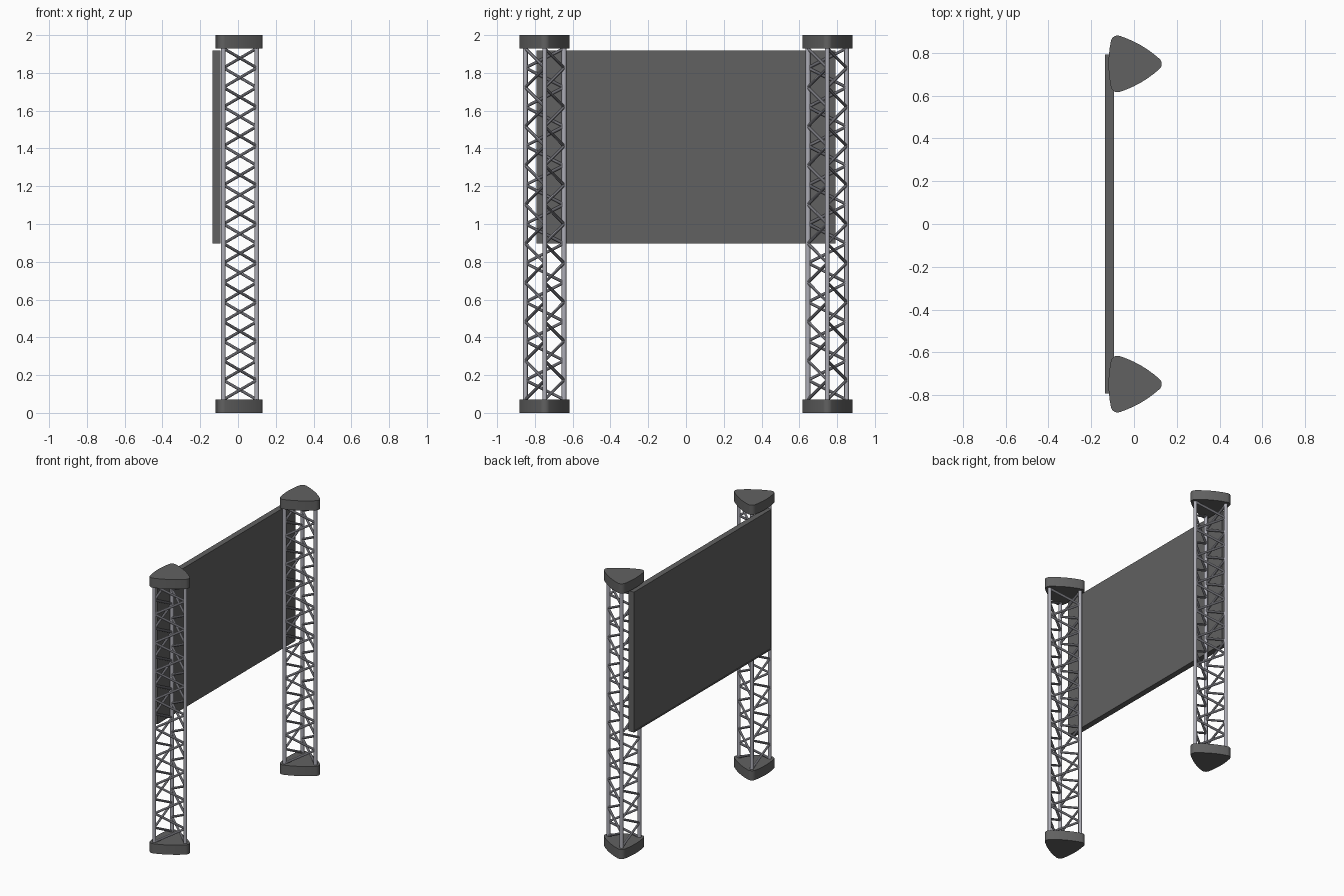
import bpy, bmesh, math
from mathutils import Vector, Matrix

if "Cube" in bpy.data.objects:
    bpy.data.objects.remove(bpy.data.objects["Cube"])

TOWER_Y = 0.748
CX = -0.0185          # centroid of the triangular truss
CHORD_R = 0.118       # distance of chords from centroid
CAP_H = 0.07
STEPS = 18


def material(name, col):
    m = bpy.data.materials.new(name)
    m.diffuse_color = (*col, 1)
    m.use_nodes = True
    m.node_tree.nodes["Principled BSDF"].inputs["Base Color"].default_value = m.diffuse_color
    return m


dark = material("dark_grey", (0.12, 0.12, 0.12))
metal = material("metal", (0.42, 0.42, 0.47))


def finish(name, bm, mat):
    bmesh.ops.recalc_face_normals(bm, faces=bm.faces)
    me = bpy.data.meshes.new(name)
    bm.to_mesh(me)
    bm.free()
    me.materials.append(mat)
    ob = bpy.data.objects.new(name, me)
    bpy.context.collection.objects.link(ob)
    bpy.ops.object.select_all(action='DESELECT')
    ob.select_set(True)
    bpy.context.view_layer.objects.active = ob
    bpy.ops.object.shade_smooth_by_angle(angle=math.radians(35))
    return ob


def tube(bm, a, b, r, seg=12):
    d = b - a
    rot = d.to_track_quat('Z', 'Y').to_matrix().to_4x4()
    bmesh.ops.create_cone(bm, cap_ends=True, segments=seg, radius1=r, radius2=r,
                          depth=d.length, matrix=Matrix.Translation((a + b) / 2) @ rot)


def cap_outline(d=0.116, r=0.032, phi=12):
    """Rounded triangle: tight corner arcs joined by gently bulging sides."""
    big = d * math.sin(math.radians(60)) / math.sin(math.radians(phi))
    pts = []
    for k in range(3):
        c = 120 * k
        corner = Vector((math.cos(math.radians(c)), math.sin(math.radians(c)))) * d
        for i in range(13):
            t = math.radians(c + (60 - phi) * (i / 6 - 1))
            pts.append(corner + r * Vector((math.cos(t), math.sin(t))))
        m = math.radians(c + 60)
        centre = Vector((math.cos(m), math.sin(m))) * (d / 2 - big * math.cos(math.radians(phi)))
        for i in range(1, 6):
            t = math.radians(c + 60 + phi * (i / 3 - 1))
            pts.append(centre + (big + r) * Vector((math.cos(t), math.sin(t))))
    return pts


def cap(name, y, z):
    bm = bmesh.new()
    f = bm.faces.new([bm.verts.new((CX + p.x, y + p.y, z)) for p in cap_outline()])
    ext = bmesh.ops.extrude_face_region(bm, geom=[f])
    bmesh.ops.translate(bm, vec=(0, 0, CAP_H),
                        verts=[v for v in ext['geom'] if isinstance(v, bmesh.types.BMVert)])
    finish(name, bm, dark)


def chord_point(k, y, z):
    t = math.radians(120 * k)
    return Vector((CX + CHORD_R * math.cos(t), y + CHORD_R * math.sin(t), z))


# Two triangular truss towers with end caps
lo, hi = CAP_H, 2 - CAP_H
for side, y in (("left", -TOWER_Y), ("right", TOWER_Y)):
    cap(side + "_base_cap", y, 0)
    cap(side + "_top_cap", y, 2 - CAP_H)

    bm = bmesh.new()
    for k in range(3):
        tube(bm, chord_point(k, y, lo - 0.01), chord_point(k, y, hi + 0.01), 0.0125, 16)
    finish(side + "_tower_chords", bm, metal)

    # zigzag bracing on each of the three faces
    bm = bmesh.new()
    h = (hi - lo) / STEPS
    for k in range(3):
        for i in range(STEPS):
            a, b = (k, k + 1) if i % 2 == 0 else (k + 1, k)
            tube(bm, chord_point(a, y, lo + i * h), chord_point(b, y, lo + (i + 1) * h), 0.008, 10)
    finish(side + "_tower_braces", bm, metal)

# Screen panel with a thin bezel around its display face
bm = bmesh.new()
bmesh.ops.create_cube(bm, size=1, matrix=Matrix.Translation((-0.114, 0, 1.408))
                      @ Matrix.Diagonal((0.042, 1.582, 1.02, 1)))
bm.normal_update()
face = [f for f in bm.faces if f.normal.x < -0.9]
bmesh.ops.inset_region(bm, faces=face, thickness=0.012)
bmesh.ops.inset_region(bm, faces=face, thickness=0.001, depth=-0.003)
finish("screen_panel", bm, dark)
